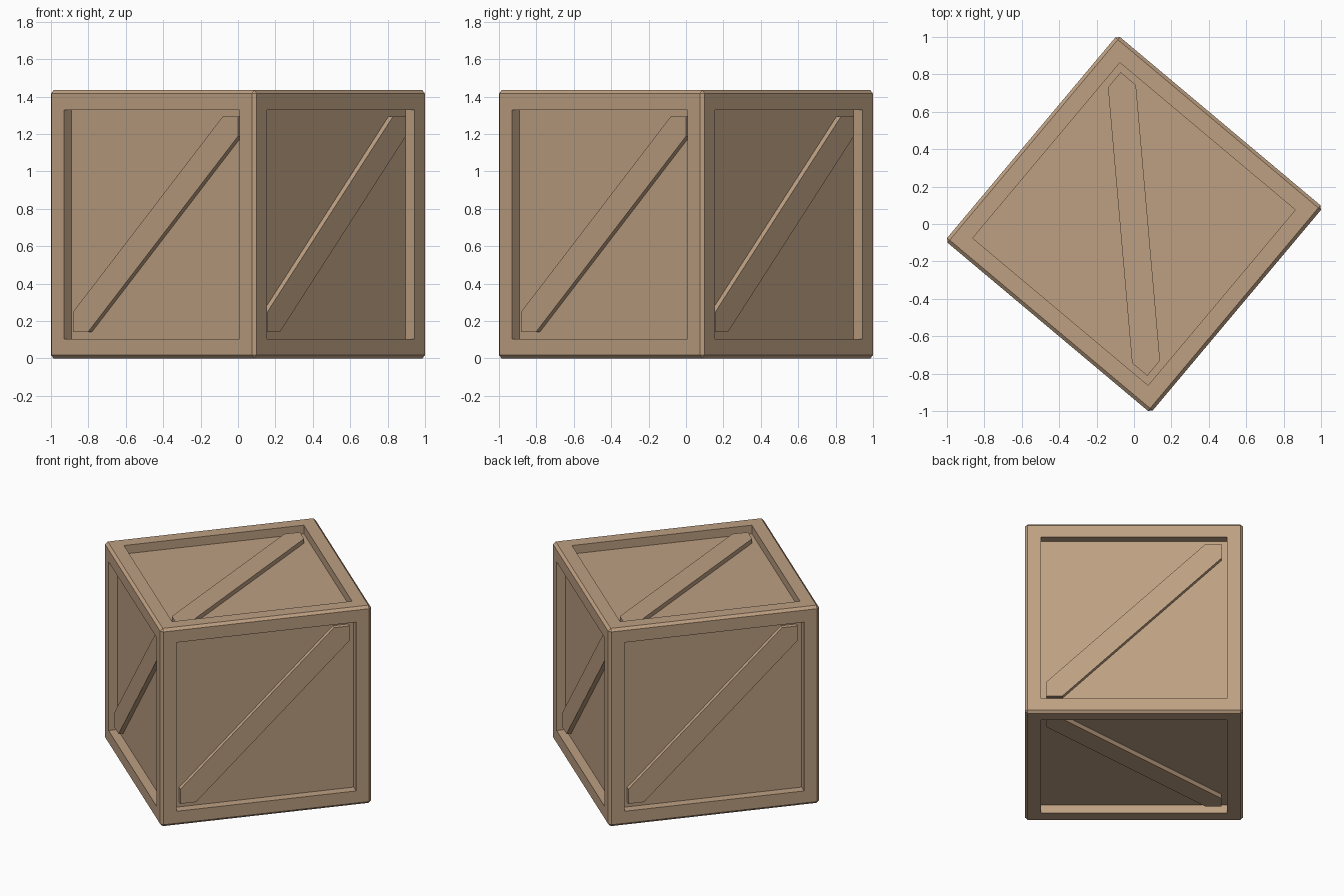
import bpy, bmesh, math
from mathutils import Matrix, Vector

if "Cube" in bpy.data.objects:
    bpy.data.objects.remove(bpy.data.objects["Cube"])

H = 0.7175       # half side of the crate
CHAMFER = 0.018  # chamfer on outer edges
OPEN = 0.576     # half width of the recessed opening
DEPTH = 0.062    # panel depth below the frame
BRACE = 0.03     # brace depth below the frame
OFF = 0.106      # brace half width measured along the frame

wood = bpy.data.materials.new("light brown wood")
wood.diffuse_color = (0.515, 0.352, 0.225, 1)
wood.use_nodes = True
wood.node_tree.nodes["Principled BSDF"].inputs["Base Color"].default_value = wood.diffuse_color

PLACE = Matrix.Translation((0, 0, H)) @ Matrix.Rotation(math.radians(-40), 4, 'Z')


def finish(name, bm, local=Matrix()):
    bmesh.ops.recalc_face_normals(bm, faces=bm.faces[:])
    bm.transform(PLACE @ local)
    mesh = bpy.data.meshes.new(name)
    bm.to_mesh(mesh)
    bm.free()
    mesh.materials.append(wood)
    bpy.context.collection.objects.link(bpy.data.objects.new(name, mesh))


# crate body: chamfered cube with a recessed panel in each face
bm = bmesh.new()
bmesh.ops.create_cube(bm, size=2 * H)
bmesh.ops.bevel(bm, geom=bm.edges[:], offset=CHAMFER, segments=1,
                affect='EDGES', profile=0.5)
bm.normal_update()
big = [f for f in bm.faces if f.calc_area() > 1]
bmesh.ops.inset_individual(bm, faces=big, thickness=H - CHAMFER - OPEN)
bm.normal_update()
for f in bmesh.ops.extrude_discrete_faces(bm, faces=big)["faces"]:
    f.normal_update()
    bmesh.ops.translate(bm, verts=f.verts[:], vec=-f.normal * DEPTH)
finish("crate_body", bm)


# diagonal braces: six-sided plank whose ends fit the opening corners
def brace(name, u, v, n):
    a, b = OPEN, OPEN - OFF
    pts = [(-a, -a), (-b, -a), (a, b), (a, a), (b, a), (-a, -b)]
    bm = bmesh.new()
    low = [bm.verts.new((x, y, H - DEPTH)) for x, y in pts]
    top = [bm.verts.new((x, y, H - BRACE)) for x, y in pts]
    bm.faces.new(top)
    bm.faces.new(low[::-1])
    for i in range(6):
        j = (i + 1) % 6
        bm.faces.new((low[i], low[j], top[j], top[i]))
    finish(name, bm, Matrix((u, v, n)).transposed().to_4x4())


X, Y, Z = Vector((1, 0, 0)), Vector((0, 1, 0)), Vector((0, 0, 1))
for k in range(4):
    r = Matrix.Rotation(k * math.pi / 2, 3, 'Z')
    brace(f"side_brace_{k + 1}", r @ X, Z, r @ -Y)
brace("top_brace", Y, -X, Z)
brace("bottom_brace", Y, X, -Z)
